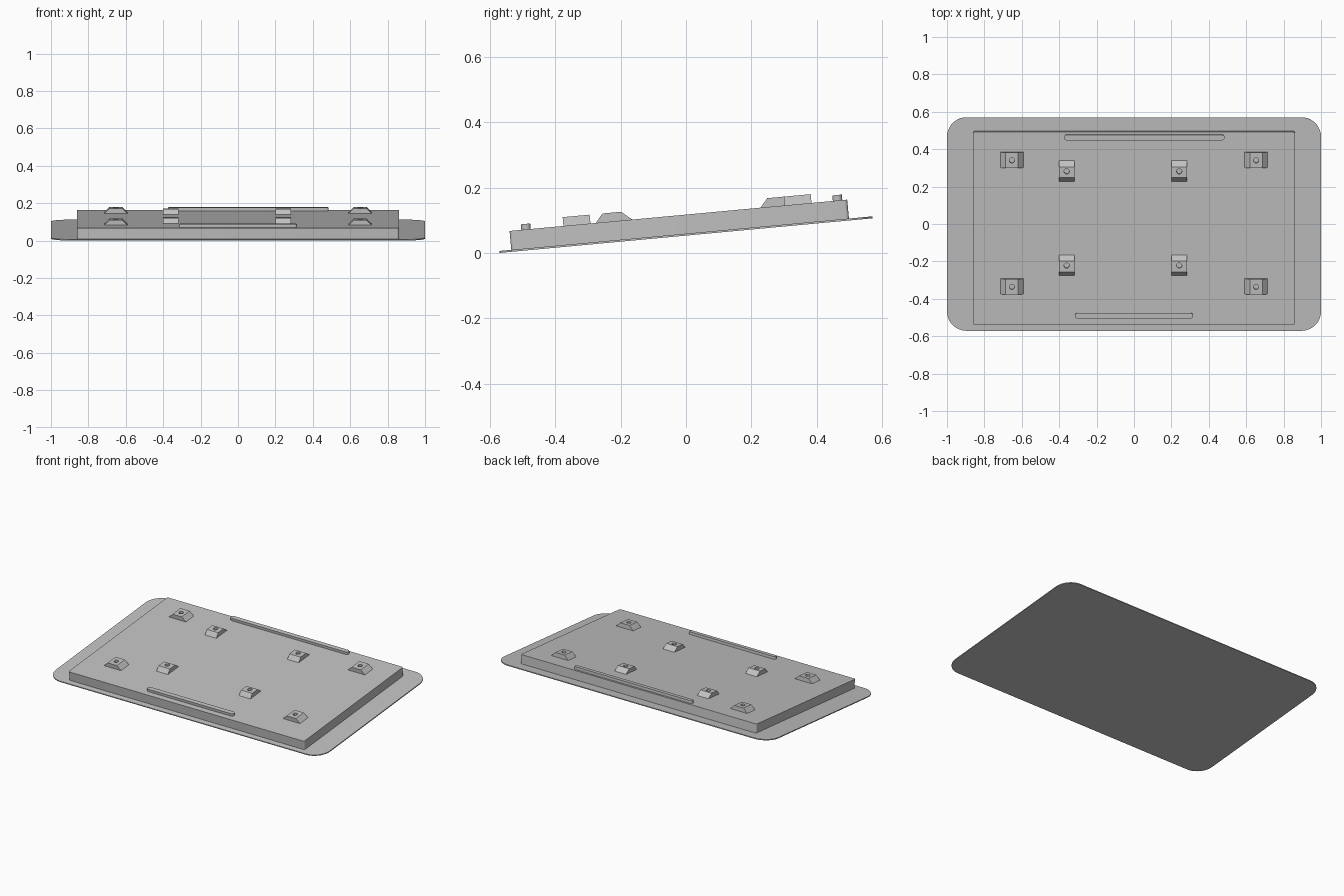
import bpy
import bmesh
from math import cos, sin, pi, radians
from mathutils import Matrix

if "Cube" in bpy.data.objects:
    bpy.data.objects.remove(bpy.data.objects["Cube"], do_unlink=True)

# Everything is built flat, then leaned back by this transform
TILT = Matrix.Translation((0, 0, 0.053)) @ Matrix.Rotation(radians(5.3), 4, "X")
PLATE_TOP = 0.006
BODY_TOP = 0.064
TAB_HEIGHT = 0.027

grey = bpy.data.materials.new("light_grey")
grey.use_nodes = True
colour = (0.53, 0.53, 0.53, 1)
grey.diffuse_color = colour
grey.node_tree.nodes["Principled BSDF"].inputs["Base Color"].default_value = colour


def prism(name, points, offset):
    """Extrude a closed outline of 3D points along an offset."""
    bm = bmesh.new()
    face = bm.faces.new([bm.verts.new(p) for p in points])
    moved = bmesh.ops.extrude_face_region(bm, geom=[face])["geom"]
    verts = [v for v in moved if isinstance(v, bmesh.types.BMVert)]
    bmesh.ops.translate(bm, verts=verts, vec=offset)
    bmesh.ops.recalc_face_normals(bm, faces=bm.faces[:])
    bm.transform(TILT)
    mesh = bpy.data.meshes.new(name)
    bm.to_mesh(mesh)
    bm.free()
    mesh.materials.append(grey)
    obj = bpy.data.objects.new(name, mesh)
    bpy.context.collection.objects.link(obj)
    return obj


def activate(obj):
    bpy.ops.object.select_all(action="DESELECT")
    obj.select_set(True)
    bpy.context.view_layer.objects.active = obj


def smooth(obj):
    activate(obj)
    bpy.ops.object.shade_smooth_by_angle(angle=radians(30))


def rounded_slab(name, x0, x1, y0, y1, z0, z1, radius, steps=8):
    corners = [(x1, y1, -1, -1), (x0, y1, 1, -1), (x0, y0, 1, 1), (x1, y0, -1, 1)]
    points = []
    for k, (x, y, sx, sy) in enumerate(corners):
        for i in range(steps + 1):
            a = (k + i / steps) * pi / 2
            points.append((x + radius * (sx + cos(a)), y + radius * (sy + sin(a)), z0))
    obj = prism(name, points, (0, 0, z1 - z0))
    smooth(obj)
    return obj


def tab(name, x, y, along_x, half_base, top_low, top_high, width):
    """Wedge-sided tab with a round hole down through its top."""
    z0, z1 = BODY_TOP - 0.001, BODY_TOP + TAB_HEIGHT
    profile = [(-half_base, z0), (half_base, z0), (top_high, z1), (top_low, z1)]
    if along_x:
        points = [(x + u, y - width / 2, z) for u, z in profile]
        offset = (0, width, 0)
    else:
        points = [(x - width / 2, y + u, z) for u, z in profile]
        offset = (width, 0, 0)
    obj = prism(name, points, offset)

    ring = [2 * pi * i / 24 for i in range(24)]
    cutter = prism("hole_cutter", [(x + 0.014 * cos(a), y + 0.014 * sin(a), BODY_TOP + 0.002)
                                   for a in ring], (0, 0, 0.05))
    cutter.hide_render = True
    cut = obj.modifiers.new("hole", "BOOLEAN")
    cut.operation = "DIFFERENCE"
    cut.solver = "EXACT"
    cut.object = cutter
    activate(obj)
    bpy.ops.object.modifier_apply(modifier=cut.name)
    bpy.data.objects.remove(cutter, do_unlink=True)
    smooth(obj)


# Base plate and raised body
rounded_slab("base_plate", -1, 1, -0.573, 0.573, 0, PLATE_TOP, 0.105, 12)
rounded_slab("raised_body", -0.86, 0.86, -0.536, 0.501, PLATE_TOP - 0.001, BODY_TOP, 0.01, 4)

# Long round-ended ribs near the front and back edges
rounded_slab("back_rib", -0.375, 0.485, 0.457, 0.486, BODY_TOP - 0.001, BODY_TOP + 0.017, 0.0144)
rounded_slab("front_rib", -0.316, 0.316, -0.5, -0.471, BODY_TOP - 0.001, BODY_TOP + 0.017, 0.0144)

# Outer tabs slope sideways, inner tabs slope front to back
for row, outer_y, inner_y in (("back", 0.35, 0.291), ("front", -0.329, -0.215)):
    for side, outer_x, inner_x in (("right", -0.653, -0.36), ("left", 0.653, 0.242)):
        tab(f"{row}_{side}_outer_tab", outer_x, outer_y, True, 0.063, -0.034, 0.034, 0.083)
        tab(f"{row}_{side}_inner_tab", inner_x, inner_y, False, 0.057, -0.033, 0.024, 0.083)
